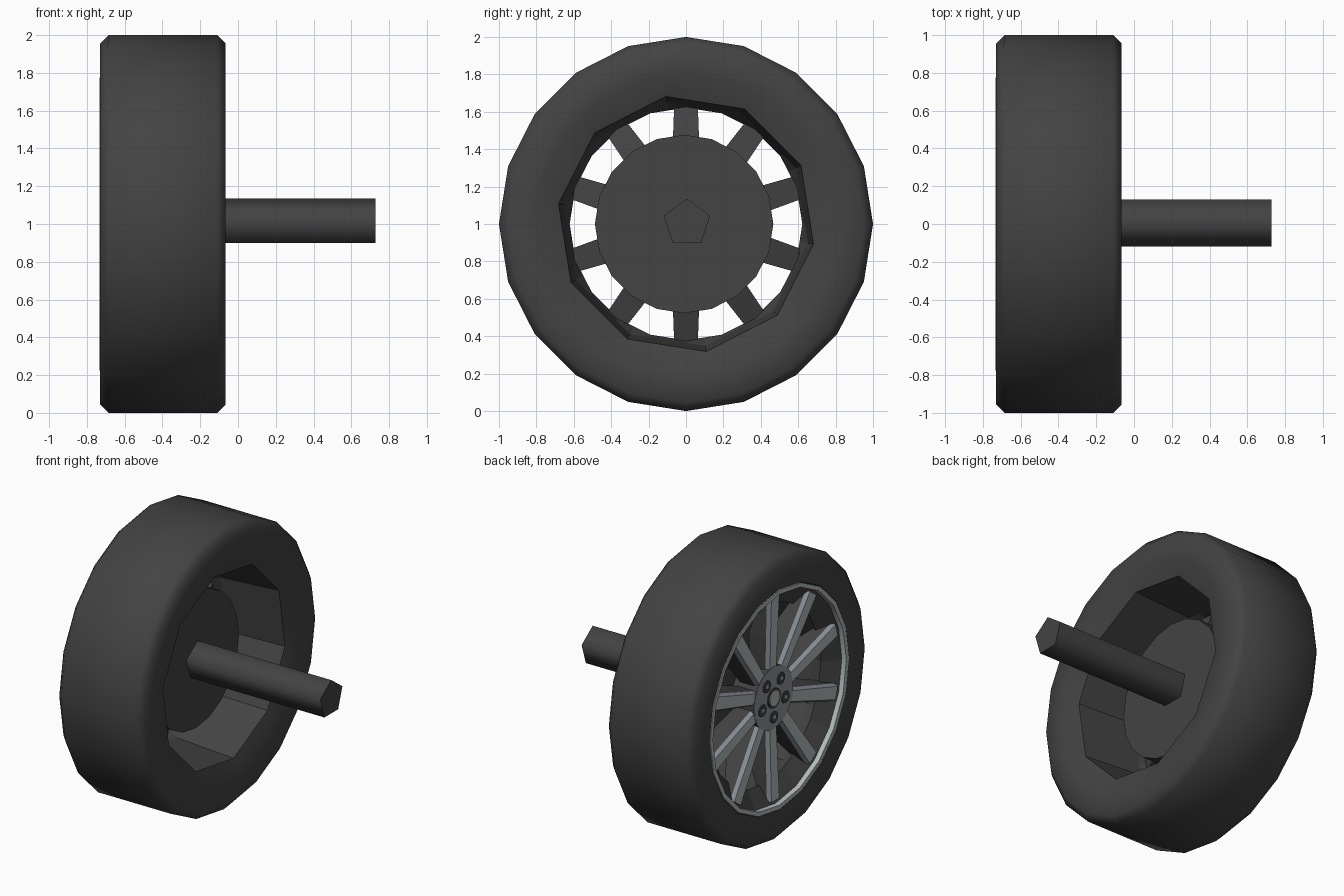
import bpy, bmesh, math
from mathutils import Matrix

if "Cube" in bpy.data.objects:
    bpy.data.objects.remove(bpy.data.objects["Cube"])


def material(name, rgb):
    m = bpy.data.materials.new(name)
    m.diffuse_color = (*rgb, 1)
    m.use_nodes = True
    m.node_tree.nodes["Principled BSDF"].inputs["Base Color"].default_value = m.diffuse_color
    return m


DARK = material("dark rubber", (0.056, 0.056, 0.056))
LIGHT = material("light alloy", (0.45, 0.49, 0.50))
MID = material("mid alloy", (0.27, 0.29, 0.33))


def finish(bm, name, mats, angle=30):
    bmesh.ops.recalc_face_normals(bm, faces=bm.faces)
    me = bpy.data.meshes.new(name)
    bm.to_mesh(me)
    bm.free()
    for m in mats:
        me.materials.append(m)
    ob = bpy.data.objects.new(name, me)
    bpy.context.collection.objects.link(ob)
    if angle:
        bpy.ops.object.select_all(action='DESELECT')
        ob.select_set(True)
        bpy.context.view_layer.objects.active = ob
        bpy.ops.object.shade_smooth_by_angle(angle=math.radians(angle))
    return ob


def lathe(name, profile, mats, closed=False, angle=30):
    """Spin (x, radius, sides, first corner angle) rings round the wheel axis."""
    bm = bmesh.new()
    rings = []
    for x, r, sides, start in profile:
        ring = []
        for i in range(40):
            a = math.radians(i * 9)
            step = 2 * math.pi / sides
            off = (a - math.radians(start) + 1e-6) % step - step / 2
            d = r * math.cos(step / 2) / math.cos(off)
            ring.append(bm.verts.new((x, d * math.cos(a), 1 + d * math.sin(a))))
        rings.append(ring)
    pairs = list(zip(rings, rings[1:]))
    if closed:
        pairs.append((rings[-1], rings[0]))
    for a, b in pairs:
        for i in range(40):
            j = (i + 1) % 40
            bm.faces.new((a[i], a[j], b[j], b[i]))
    return finish(bm, name, mats, angle)


def rod(name, x0, x1, r, sides, mats, y=0.0, z=1.0, angle=30, front=0):
    """Prism along x, with a corner pointing up."""
    bm = bmesh.new()
    ends = []
    for x in (x0, x1):
        ends.append([bm.verts.new((x, y + r * math.sin(2 * math.pi * i / sides),
                                   z + r * math.cos(2 * math.pi * i / sides))) for i in range(sides)])
    for i in range(sides):
        j = (i + 1) % sides
        bm.faces.new((ends[0][i], ends[0][j], ends[1][j], ends[1][i]))
    bm.faces.new(ends[0]).material_index = front
    bm.faces.new(ends[1])
    return finish(bm, name, mats, angle)


# Tyre: bevelled tread, rounded walls, ten-sided inner opening at the back
lathe("tyre", [(-0.70, 0.765, 20, 0), (-0.73, 0.78, 20, 0), (-0.73, 0.955, 20, 0),
               (-0.685, 1.0, 20, 0), (-0.11, 1.0, 20, 0), (-0.065, 0.955, 20, 0),
               (-0.068, 0.80, 20, 0), (-0.11, 0.69, 10, 27)], [DARK], angle=50)

# Rim barrel and the cone towards the outer lip
lathe("rim_barrel", [(-0.11, 0.69, 10, 27), (-0.55, 0.66, 10, 27),
                     (-0.62, 0.622, 20, 0), (-0.70, 0.745, 20, 0)], [DARK], angle=0)
lathe("rim_lip", [(-0.70, 0.742, 20, 0), (-0.733, 0.745, 20, 0),
                  (-0.733, 0.775, 20, 0), (-0.70, 0.775, 20, 0)], [LIGHT], closed=True)

# Brake drum and axle
rod("brake_drum", -0.50, -0.32, 0.477, 20, [DARK], y=-0.01)
rod("axle", -0.55, 0.727, 0.13, 5, [DARK], y=0.005, z=1.005, angle=75)

# Ten tapered spokes: dark bodies, light front faces, mid-grey bevels
for k in range(10):
    bm = bmesh.new()
    rows = []
    for r, xf, xb, wf, wb in ((0.15, -0.68, -0.54, 0.035, 0.05),
                              (0.45, -0.69, -0.54, 0.040, 0.07),
                              (0.72, -0.70, -0.63, 0.045, 0.060)):
        section = ((xb, -wb), (xf + 0.025, -wf - 0.015), (xf, -wf),
                   (xf, wf), (xf + 0.025, wf + 0.015), (xb, wb))
        rows.append([bm.verts.new((x, w, r)) for x, w in section])
    for a, b in zip(rows, rows[1:]):
        for i in range(6):
            j = (i + 1) % 6
            f = bm.faces.new((a[i], a[j], b[j], b[i]))
            f.material_index = {2: 1, 1: 2, 3: 2}.get(i, 0)
    bm.faces.new(rows[0])
    bm.faces.new(rows[-1])
    bmesh.ops.transform(bm, verts=bm.verts,
                        matrix=Matrix.Translation((0, 0, 1)) @ Matrix.Rotation(k * math.pi / 5, 4, 'X'))
    finish(bm, f"spoke_{k + 1}", [DARK, LIGHT, MID], angle=0)

# Hub with five wheel-bolt recesses and a centre cap
rod("hub", -0.685, -0.48, 0.22, 20, [DARK, MID], front=1)
for k in range(5):
    a = 2 * math.pi * k / 5 + math.pi / 5
    y, z = 0.135 * math.sin(a), 1 + 0.135 * math.cos(a)
    rod(f"bolt_recess_{k + 1}", -0.692, -0.684, 0.042, 10, [DARK], y, z)
    rod(f"bolt_{k + 1}", -0.697, -0.691, 0.016, 6, [LIGHT], y, z)
rod("cap_ring", -0.692, -0.684, 0.07, 16, [DARK])
rod("centre_cap", -0.698, -0.691, 0.056, 16, [LIGHT])
